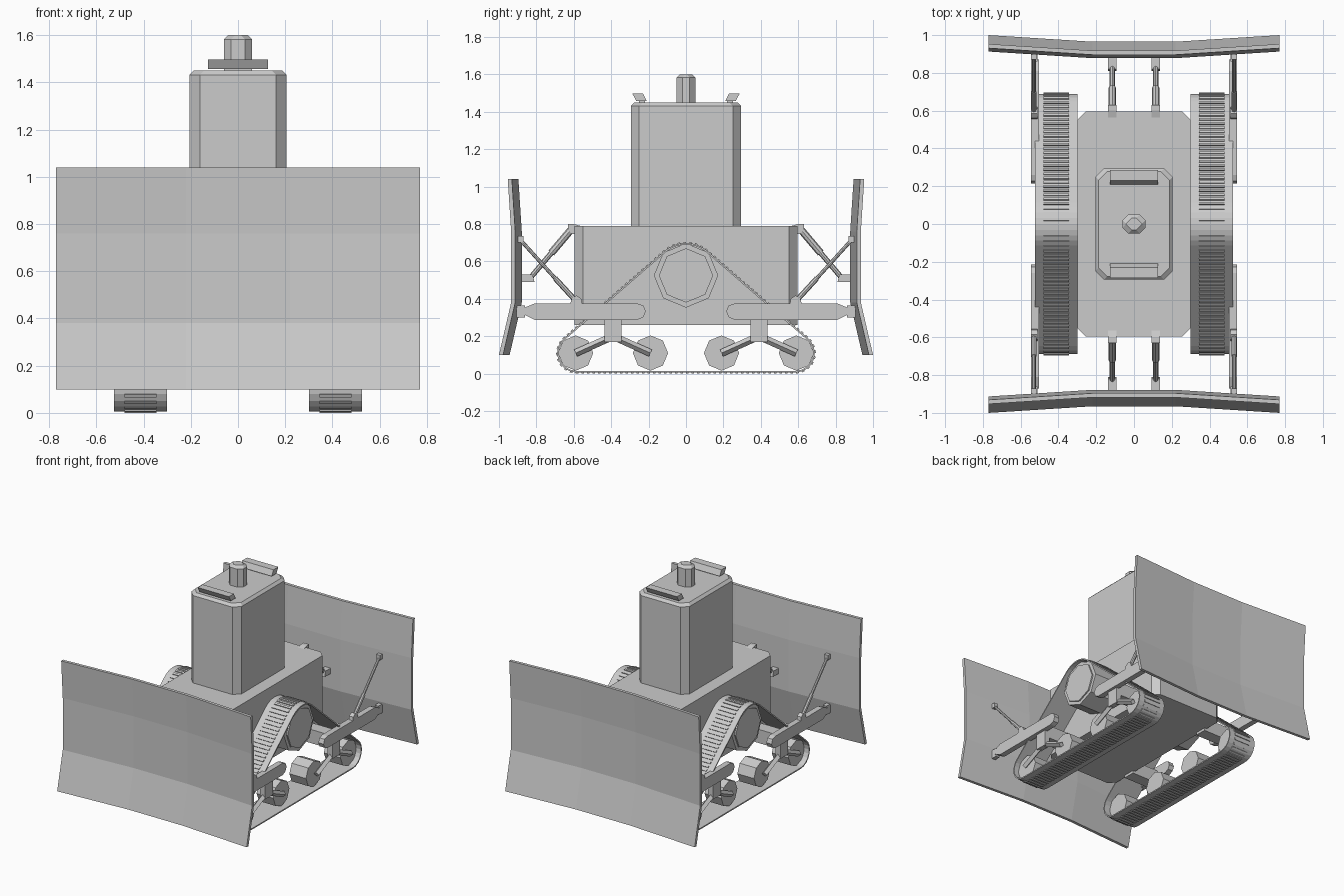
import bpy, bmesh, math
from mathutils import Vector

old = bpy.data.objects.get("Cube")
if old:
    bpy.data.objects.remove(old, do_unlink=True)

grey = bpy.data.materials.new("light_grey")
grey.use_nodes = True
grey.diffuse_color = (0.6, 0.6, 0.6, 1)
grey.node_tree.nodes["Principled BSDF"].inputs["Base Color"].default_value = (0.6, 0.6, 0.6, 1)


def finish(name, bm):
    bmesh.ops.recalc_face_normals(bm, faces=bm.faces[:])
    mesh = bpy.data.meshes.new(name)
    bm.to_mesh(mesh)
    bm.free()
    mesh.materials.append(grey)
    obj = bpy.data.objects.new(name, mesh)
    bpy.context.collection.objects.link(obj)
    return obj


def add_prism(bm, profile, x0, x1, sx=1, sy=1):
    """Extrude a (y, z) profile along x, mirrored by the two signs."""
    rings = [[bm.verts.new((sx * x, sy * y, z)) for y, z in profile] for x in (x0, x1)]
    bm.faces.new(rings[0])
    bm.faces.new(rings[1])
    n = len(profile)
    for i in range(n):
        j = (i + 1) % n
        bm.faces.new((rings[0][i], rings[0][j], rings[1][j], rings[1][i]))


def prism(name, profile, x0, x1, sx=1, sy=1):
    bm = bmesh.new()
    add_prism(bm, profile, x0, x1, sx, sy)
    return finish(name, bm)


def rect(y0, y1, z0, z1):
    return [(y0, z0), (y1, z0), (y1, z1), (y0, z1)]


def ngon(y, z, r, n=8):
    return [(y + r * math.sin(math.tau * i / n), z + r * math.cos(math.tau * i / n)) for i in range(n)]


def rod(name, a, b, r, sx, sy, sides=8):
    a, b = (Vector((sx * p[0], sy * p[1], p[2])) for p in (a, b))
    bm = bmesh.new()
    bmesh.ops.create_cone(bm, cap_ends=True, segments=sides, radius1=r, radius2=r, depth=(b - a).length)
    bm.transform((b - a).to_track_quat('Z', 'Y').to_matrix().to_4x4())
    bmesh.ops.translate(bm, verts=bm.verts[:], vec=(a + b) / 2)
    return finish(name, bm)


def chamfered_box(name, hx, hy, z0, z1, corner, top=0):
    """Box with cut vertical corners and an optional bevelled top rim."""
    def ring(z, inset):
        x, y = hx - inset, hy - inset
        c = corner
        return [bm.verts.new((px, py, z)) for px, py in (
            (x - c, y), (x, y - c), (x, c - y), (x - c, -y),
            (c - x, -y), (-x, c - y), (-x, y - c), (c - x, y))]
    bm = bmesh.new()
    rings = [ring(z0, 0), ring(z1 - top, 0)]
    if top:
        rings.append(ring(z1, top))
    for a, b in zip(rings, rings[1:]):
        for i in range(8):
            j = (i + 1) % 8
            bm.faces.new((a[i], a[j], b[j], b[i]))
    bm.faces.new(rings[0])
    bm.faces.new(rings[-1])
    return finish(name, bm)


# Hull, cab and roof beacon
chamfered_box("hull", 0.30, 0.595, 0.26, 0.79, 0.045)
chamfered_box("cab", 0.205, 0.295, 0.785, 1.45, 0.045, 0.018)
chamfered_box("roof_beacon", 0.06, 0.05, 1.44, 1.60, 0.03, 0.018)

# Track path: a loop around the drive wheel and the two end wheels
TOP, END, R_TOP, R_END = (0, 0.525), (0.585, 0.11), 0.165, 0.095
dy, dz = END[0], END[1] - TOP[1]
tangent = math.atan2(dz, dy) + math.acos((R_TOP - R_END) / math.hypot(dy, dz))


def track_path(count):
    pts = []
    down = 1.5 * math.pi
    for (y, z), r, a0, a1 in ((TOP, R_TOP, tangent, math.pi - tangent),
                              ((-END[0], END[1]), R_END, math.pi - tangent, down),
                              (END, R_END, down, math.tau + tangent)):
        for i in range(25):
            a = a0 + (a1 - a0) * i / 24
            pts.append(Vector((y + r * math.cos(a), z + r * math.sin(a))))
    pts.append(pts[0])
    lengths = [(b - a).length for a, b in zip(pts, pts[1:])]
    step, out, walked, k = sum(lengths) / count, [], 0, 0
    for i in range(count):
        while walked + lengths[k] < i * step:
            walked += lengths[k]
            k += 1
        out.append(pts[k].lerp(pts[k + 1], (i * step - walked) / max(lengths[k], 1e-6)))
    return out


def track(name, sx):
    bm = bmesh.new()
    path = track_path(112)
    n = len(path)
    normals = []
    for i in range(n):
        t = (path[(i + 1) % n] - path[i - 1]).normalized()
        normals.append(Vector((t.y, -t.x)))
    # Closed belt
    rings = []
    for p, m in zip(path, normals):
        q = p + m * 0.009
        rings.append([bm.verts.new((sx * x, v.x, v.y)) for x, v in
                      ((0.30, p), (0.525, p), (0.525, q), (0.30, q))])
    for i in range(n):
        a, b = rings[i], rings[(i + 1) % n]
        for k in range(4):
            bm.faces.new((a[k], a[k - 1], b[k - 1], b[k]))
    # Raised cleats
    for i in range(n):
        p, m, e = path[i], normals[i], path[(i + 1) % n]
        mid = p.lerp(e, 0.5)
        add_prism(bm, [p + m * 0.004, mid + m * 0.004, mid + m * 0.015, p + m * 0.015], 0.345, 0.48, sx)
    return finish(name, bm)


for sx, side in ((1, "left"), (-1, "right")):
    track(f"track_{side}", sx)
    # Drive wheel with a raised hub plate
    prism(f"drive_wheel_{side}", ngon(*TOP, 0.172), 0.29, 0.495, sx)
    prism(f"drive_hub_{side}", ngon(*TOP, 0.145), 0.49, 0.505, sx)

for sy, end in ((-1, "front"), (1, "rear")):
    # Curved blade, bent back towards the middle
    bm = bmesh.new()
    grid = [[bm.verts.new((x, sy * (y - (0.035 if abs(x) < 0.5 else 0)), z))
             for x in (-0.77, -0.22, 0.22, 0.77)]
            for y, z in ((1.0, 0.10), (0.935, 0.38), (0.935, 0.76), (0.953, 1.04))]
    for a, b in zip(grid, grid[1:]):
        for i in range(3):
            bm.faces.new((a[i], a[i + 1], b[i + 1], b[i]))
    ext = bmesh.ops.extrude_face_region(bm, geom=bm.faces[:], use_keep_orig=True)
    moved = [g for g in ext["geom"] if isinstance(g, bmesh.types.BMVert)]
    bmesh.ops.translate(bm, verts=moved, vec=(0, -sy * 0.022, 0))
    finish(f"blade_{end}", bm)

    # Slanted lamp bar on the cab roof
    prism(f"lamp_bar_{end}", [(0.21, 1.457), (0.265, 1.457), (0.287, 1.497), (0.23, 1.497)],
          -0.127, 0.127, 1, sy)
    prism(f"lamp_foot_{end}", rect(0.22, 0.25, 1.44, 1.46), -0.06, 0.06, 1, sy)

    for sx, side in ((1, "left"), (-1, "right")):
        tag = f"{end}_{side}"
        # Road wheels on a forked bogie
        for y, z, place in ((0.19, 0.11, "inner"), (0.59, 0.11, "outer")):
            prism(f"road_wheel_{place}_{tag}", ngon(y, z, 0.094), 0.35, 0.485, sx, sy)
            rod(f"bogie_leg_{place}_{tag}", (0.505, 0.39, 0.20), (0.505, y, z), 0.02, sx, sy, 4)
        prism(f"bogie_post_{tag}", [(0.345, 0.17), (0.435, 0.17), (0.435, 0.30), (0.345, 0.30)],
              0.485, 0.525, sx, sy)
        prism(f"bogie_axle_{tag}", rect(0.345, 0.435, 0.24, 0.34), 0.28, 0.52, sx, sy)

        # Push arm to the blade
        prism(f"push_arm_{tag}", [(0.215, 0.333), (0.228, 0.302), (0.26, 0.288), (0.81, 0.288),
                                  (0.87, 0.318), (0.87, 0.35), (0.81, 0.375), (0.26, 0.375),
                                  (0.228, 0.364)], 0.503, 0.545, sx, sy)
        prism(f"push_arm_bracket_{tag}", rect(0.86, 0.905, 0.30, 0.365), 0.51, 0.54, sx, sy)

        # Diagonal brace from push arm to upper blade
        prism(f"brace_foot_{tag}", [(0.555, 0.37), (0.62, 0.37), (0.61, 0.405), (0.585, 0.418),
                                    (0.56, 0.40)], 0.512, 0.545, sx, sy)
        rod(f"brace_sleeve_{tag}", (0.53, 0.59, 0.39), (0.53, 0.70, 0.51), 0.014, sx, sy)
        rod(f"brace_rod_{tag}", (0.53, 0.70, 0.51), (0.53, 0.89, 0.72), 0.01, sx, sy)
        prism(f"brace_head_{tag}", rect(0.87, 0.905, 0.70, 0.735), 0.515, 0.545, sx, sy)

        # Lift cylinder from hull to blade
        prism(f"lift_mount_{tag}", [(0.565, 0.75), (0.61, 0.745), (0.63, 0.77), (0.63, 0.80),
                                    (0.60, 0.80), (0.565, 0.79)], 0.093, 0.138, sx, sy)
        rod(f"lift_sleeve_{tag}", (0.115, 0.61, 0.775), (0.115, 0.72, 0.645), 0.02, sx, sy)
        rod(f"lift_rod_{tag}", (0.115, 0.72, 0.645), (0.115, 0.83, 0.515), 0.014, sx, sy)
        prism(f"lift_bracket_{tag}", [(0.81, 0.49), (0.885, 0.49), (0.885, 0.53), (0.82, 0.53)],
              0.093, 0.138, sx, sy)
